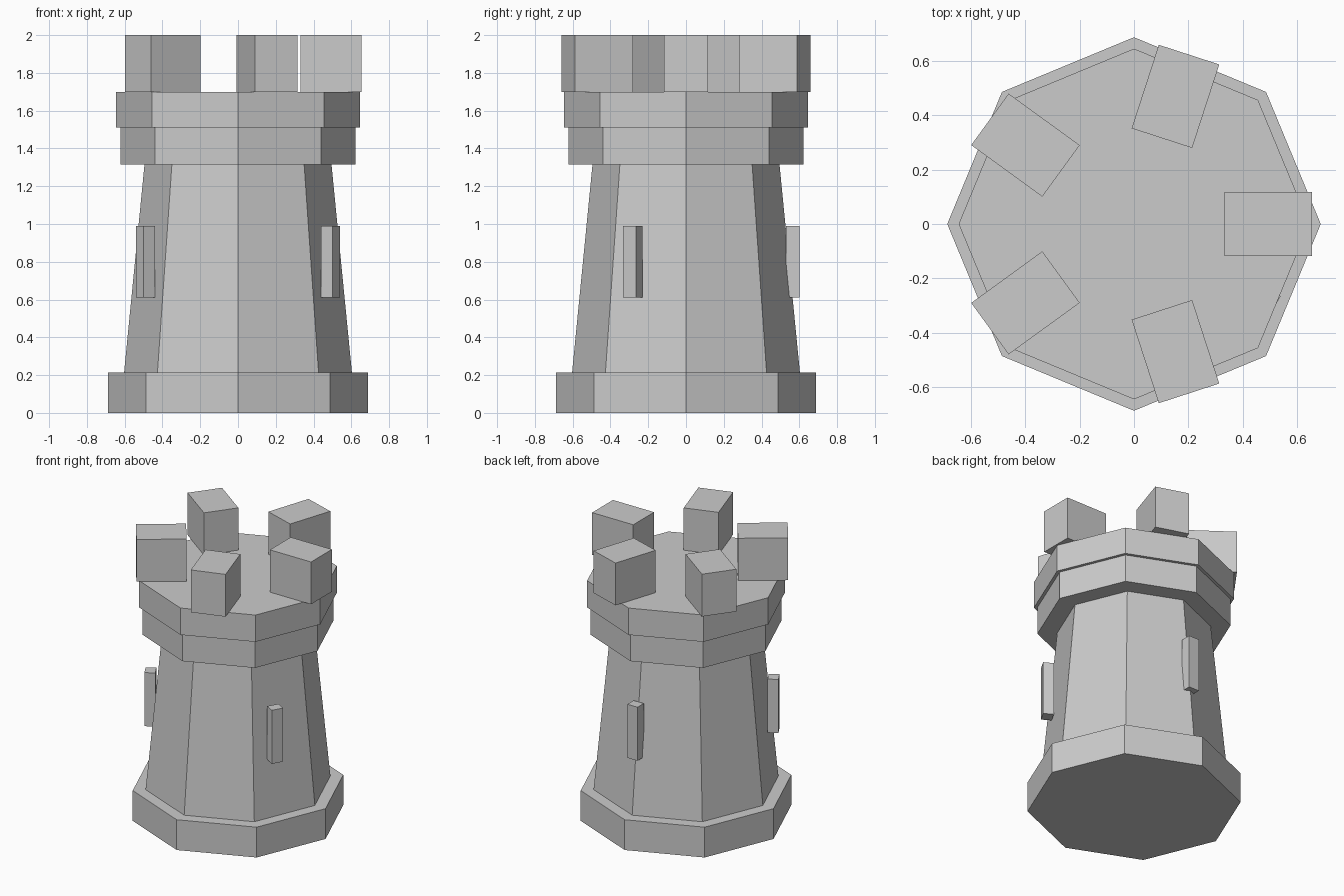
import bpy
from math import cos, sin, radians
from mathutils import Matrix

if "Cube" in bpy.data.objects:
    bpy.data.objects.remove(bpy.data.objects["Cube"])


def octagon(name, r_bottom, r_top, z0, z1, sides=8):
    """Flat-shaded frustum with a corner on the +x axis."""
    verts = []
    for r, z in ((r_bottom, z0), (r_top, z1)):
        for i in range(sides):
            a = radians(360 / sides * i)
            verts.append((r * cos(a), r * sin(a), z))
    faces = [tuple(reversed(range(sides))), tuple(range(sides, 2 * sides))]
    for i in range(sides):
        j = (i + 1) % sides
        faces.append((i, j, j + sides, i + sides))
    mesh = bpy.data.meshes.new(name)
    mesh.from_pydata(verts, [], faces)
    obj = bpy.data.objects.new(name, mesh)
    bpy.context.collection.objects.link(obj)
    return obj


def radial_box(name, angle, r0, r1, width, z0, z1):
    """Box spanning radii r0..r1, turned to face outward at an angle."""
    bpy.ops.mesh.primitive_cube_add(size=1)
    obj = bpy.context.object
    obj.name = name
    obj.data.transform(
        Matrix.Rotation(radians(angle), 4, 'Z')
        @ Matrix.Translation(((r0 + r1) / 2, 0, (z0 + z1) / 2))
        @ Matrix.Diagonal((r1 - r0, width, z1 - z0, 1)))
    return obj


# Stacked octagonal tower
octagon("base", 0.687, 0.687, 0.0, 0.215)
octagon("tower_body", 0.603, 0.495, 0.215, 1.315)
octagon("lower_collar", 0.623, 0.623, 1.315, 1.51)
octagon("upper_collar", 0.645, 0.645, 1.51, 1.70)

# Five battlement blocks
for i in range(5):
    radial_box(f"battlement_{i + 1}", 72 * i, 0.332, 0.655, 0.234, 1.70, 2.0)

# Three raised window slits
for i in range(3):
    radial_box(f"window_slit_{i + 1}", 90 + 120 * i, 0.53, 0.60, 0.08, 0.61, 0.99)
